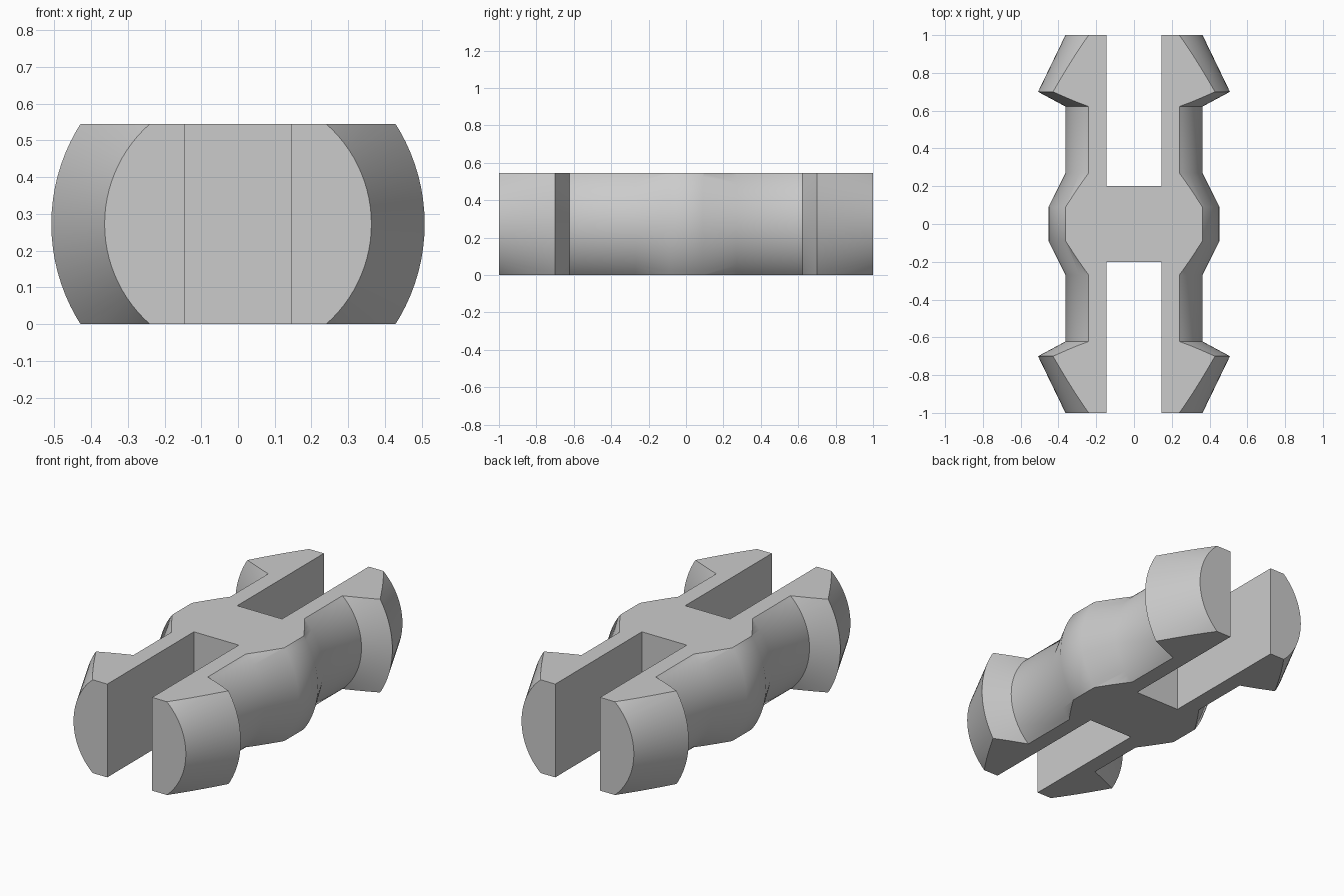
import bpy, bmesh, math
from mathutils import Matrix, Vector

cube = bpy.data.objects.get("Cube")
if cube:
    bpy.data.objects.remove(cube)

HEIGHT = 0.545
MID = HEIGHT / 2
SEGMENTS = 96

grey = bpy.data.materials.new("plain grey")
grey.use_nodes = True
COLOUR = (0.6, 0.6, 0.6, 1)
grey.diffuse_color = COLOUR
grey.node_tree.nodes["Principled BSDF"].inputs["Base Color"].default_value = COLOUR


def make_object(name, bm):
    bmesh.ops.recalc_face_normals(bm, faces=bm.faces[:])
    mesh = bpy.data.meshes.new(name)
    bm.to_mesh(mesh)
    bm.free()
    obj = bpy.data.objects.new(name, mesh)
    bpy.context.collection.objects.link(obj)
    return obj


# Half profile (distance along the pin, radius), mirrored about the centre
half = [(0.09, 0.453), (0.27, 0.363), (0.622, 0.363), (0.70, 0.508), (1.0, 0.363)]
profile = [(-y, r) for y, r in reversed(half)] + half

# Turned body around the y axis
bm = bmesh.new()
rings = []
for y, r in profile:
    angles = [2 * math.pi * i / SEGMENTS for i in range(SEGMENTS)]
    rings.append([bm.verts.new((r * math.cos(a), y, MID + r * math.sin(a))) for a in angles])
for a, b in zip(rings, rings[1:]):
    for i in range(SEGMENTS):
        j = (i + 1) % SEGMENTS
        bm.faces.new((a[i], a[j], b[j], b[i]))
bm.faces.new(rings[0])
bm.faces.new(rings[-1])

# Flat top and bottom
for z, direction in ((HEIGHT, 1), (0, -1)):
    cut = bmesh.ops.bisect_plane(
        bm, geom=bm.verts[:] + bm.edges[:] + bm.faces[:], dist=1e-6,
        plane_co=Vector((0, 0, z)), plane_no=Vector((0, 0, direction)), clear_outer=True)
    edges = [e for e in cut["geom_cut"] if isinstance(e, bmesh.types.BMEdge)]
    bmesh.ops.contextual_create(bm, geom=edges)
pin = make_object("double_snap_pin", bm)
pin.data.materials.append(grey)

# Slots that split each end into two prongs
bm = bmesh.new()
for side in (-1, 1):
    matrix = Matrix.Translation((0, side * 0.7, MID)) @ Matrix.Diagonal((0.29, 1.0, 1.0, 1))
    bmesh.ops.create_cube(bm, size=1, matrix=matrix)
cutter = make_object("slot_cutter", bm)
cutter.data.materials.append(grey)
cutter.hide_render = True

slots = pin.modifiers.new("slots", "BOOLEAN")
slots.operation = "DIFFERENCE"
slots.solver = "EXACT"
slots.object = cutter

bpy.ops.object.select_all(action="DESELECT")
pin.select_set(True)
bpy.context.view_layer.objects.active = pin
bpy.ops.object.modifier_apply(modifier=slots.name)
bpy.data.objects.remove(cutter)
bpy.ops.object.shade_smooth_by_angle(angle=math.radians(30))
